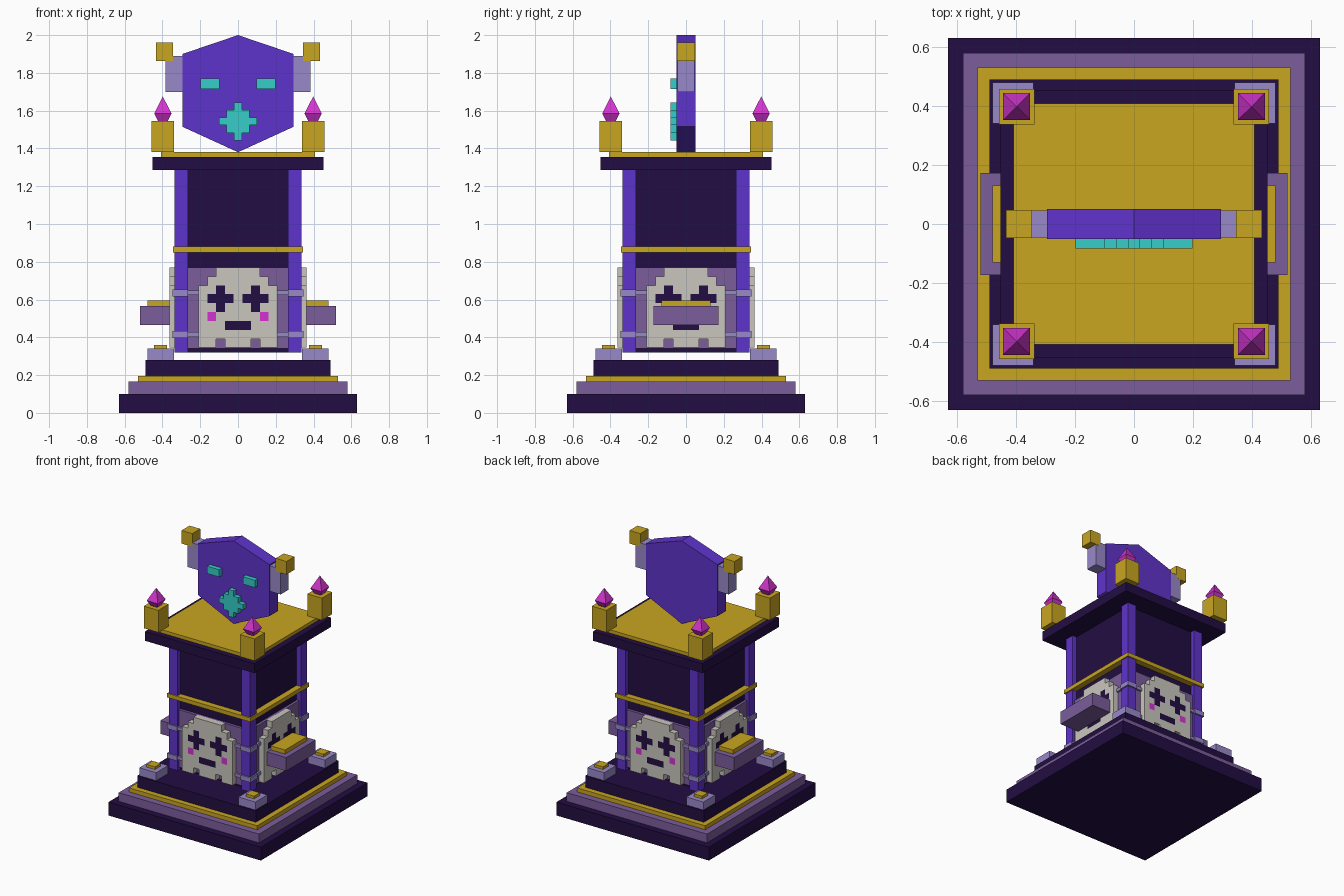
import bpy, bmesh, math
from mathutils import Matrix

if "Cube" in bpy.data.objects:
    bpy.data.objects.remove(bpy.data.objects["Cube"])


def material(name, r, g, b):
    lin = [((c / 255 + 0.055) / 1.055) ** 2.4 if c > 10 else c / 255 / 12.92 for c in (r, g, b)]
    m = bpy.data.materials.new(name)
    m.diffuse_color = (*lin, 1)
    m.use_nodes = True
    m.node_tree.nodes["Principled BSDF"].inputs["Base Color"].default_value = m.diffuse_color
    return m


DARK = material("dark_purple", 34, 13, 66)
MUTED = material("muted_purple", 124, 93, 156)
GOLD = material("gold", 201, 166, 33)
VIOLET = material("violet", 95, 51, 203)
LAVENDER = material("lavender", 153, 137, 202)
TEAL = material("teal", 54, 205, 202)
MAGENTA = material("magenta", 212, 52, 208)
GREY = material("pale_grey", 202, 198, 191)


def finish(name, bm, *mats):
    bmesh.ops.recalc_face_normals(bm, faces=bm.faces)
    me = bpy.data.meshes.new(name)
    bm.to_mesh(me)
    bm.free()
    for m in mats:
        me.materials.append(m)
    ob = bpy.data.objects.new(name, me)
    bpy.context.collection.objects.link(ob)
    return ob


def add_box(bm, x0, x1, y0, y1, z0, z1):
    mat = Matrix.Translation(((x0 + x1) / 2, (y0 + y1) / 2, (z0 + z1) / 2)) \
        @ Matrix.Diagonal((x1 - x0, y1 - y0, z1 - z0, 1))
    bmesh.ops.create_cube(bm, size=1, matrix=mat)


def box(name, mat, *dims):
    bm = bmesh.new()
    add_box(bm, *dims)
    return finish(name, bm, mat)


def slab(name, mat, half, z0, z1):
    return box(name, mat, -half, half, -half, half, z0, z1)


def corner_boxes(name, mat, centre, half, z0, z1):
    """Four matching blocks, one at each corner."""
    bm = bmesh.new()
    for sx in (-1, 1):
        for sy in (-1, 1):
            x, y = sx * centre, sy * centre
            add_box(bm, x - half, x + half, y - half, y + half, z0, z1)
    return finish(name, bm, mat)


def side_boxes(name, mat, x0, x1, y0, y1, z0, z1):
    """A block and its mirror across x = 0."""
    bm = bmesh.new()
    add_box(bm, x0, x1, y0, y1, z0, z1)
    add_box(bm, -x1, -x0, y0, y1, z0, z1)
    return finish(name, bm, mat)


# Stepped base
slab("base_bottom", DARK, 0.63, 0, 0.10)
slab("base_step", MUTED, 0.58, 0.10, 0.165)
slab("base_gold_trim", GOLD, 0.53, 0.165, 0.195)
slab("base_top", DARK, 0.49, 0.195, 0.28)
corner_boxes("corner_foot", LAVENDER, 0.41, 0.07, 0.28, 0.34)
corner_boxes("corner_foot_cap", GOLD, 0.41, 0.034, 0.34, 0.36)

# Tower body with corner columns and bands
slab("tower_core", DARK, 0.30, 0.32, 1.285)
corner_boxes("column", VIOLET, 0.30, 0.036, 0.32, 1.285)
slab("lower_panels", MUTED, 0.32, 0.34, 0.77)
slab("gold_band", GOLD, 0.345, 0.85, 0.88)
for z in (0.415, 0.635):
    slab("thin_band", LAVENDER, 0.335, z - 0.012, z + 0.012)
    corner_boxes("column_clasp", LAVENDER, 0.305, 0.041, z - 0.018, z + 0.018)

# Pixel faces on all four sides
PIXELS = ["..#####..",
          ".#######.",
          "##X###X##",
          "#XXX#XXX#",
          "##X###X##",
          "#C#####C#",
          "###XXX###",
          "#########",
          "##.###.##"]
CELL = 0.0472


def pixel_face(name, angle):
    bm = bmesh.new()
    for r, row in enumerate(PIXELS):
        z1 = 0.77 - r * CELL
        for c, ch in enumerate(row):
            if ch == ".":
                continue
            x0 = (c - 4.5) * CELL * 0.98
            pts = [(x0, z1 - CELL), (x0 + CELL * 0.98, z1 - CELL), (x0 + CELL * 0.98, z1), (x0, z1)]
            f = bm.faces.new([bm.verts.new((x, -0.362, z)) for x, z in pts])
            f.material_index = "#XC".index(ch)
    bmesh.ops.remove_doubles(bm, verts=bm.verts, dist=0.001)
    # pull the outline back into the wall
    rim = [e for e in bm.edges if e.is_boundary]
    ext = bmesh.ops.extrude_edge_only(bm, edges=rim)["geom"]
    for v in ext:
        if isinstance(v, bmesh.types.BMVert):
            v.co.y = -0.315
        elif isinstance(v, bmesh.types.BMFace):
            v.material_index = 0
    bmesh.ops.rotate(bm, verts=bm.verts, cent=(0, 0, 0), matrix=Matrix.Rotation(angle, 3, 'Z'))
    return finish(name, bm, GREY, DARK, MAGENTA)


for i, side in enumerate(("front", "right", "back", "left")):
    pixel_face(side + "_pixel_face", i * math.pi / 2)

# Side shelves
side_boxes("side_shelf", MUTED, 0.315, 0.52, -0.173, 0.173, 0.465, 0.565)
side_boxes("shelf_gold_top", GOLD, 0.315, 0.48, -0.13, 0.13, 0.565, 0.595)

# Roof with corner posts and gems
slab("roof", DARK, 0.452, 1.285, 1.355)
slab("roof_gold_top", GOLD, 0.408, 1.355, 1.38)
corner_boxes("roof_post", GOLD, 0.398, 0.06, 1.38, 1.545)
bm = bmesh.new()
for sx in (-1, 1):
    for sy in (-1, 1):
        x, y = sx * 0.398, sy * 0.398
        ring = [bm.verts.new((x + a * 0.046, y + b * 0.046, 1.585))
                for a, b in ((-1, -1), (1, -1), (1, 1), (-1, 1))]
        for tip_z in (1.675, 1.495):
            tip = bm.verts.new((x, y, tip_z))
            for k in range(4):
                bm.faces.new((ring[k], ring[(k + 1) % 4], tip))
finish("gem", bm, MAGENTA)

# Hexagonal head on the roof
bm = bmesh.new()
outline = [(0, 1.38), (0.295, 1.515), (0.295, 1.90), (0, 2.0), (-0.295, 1.90), (-0.295, 1.515)]
f = bm.faces.new([bm.verts.new((x, -0.05, z)) for x, z in outline])
ext = bmesh.ops.extrude_face_region(bm, geom=[f])["geom"]
bmesh.ops.translate(bm, vec=(0, 0.1, 0), verts=[v for v in ext if isinstance(v, bmesh.types.BMVert)])
finish("head", bm, VIOLET)
side_boxes("head_ear", LAVENDER, 0.29, 0.385, -0.046, 0.046, 1.70, 1.89)
side_boxes("ear_gold_tip", GOLD, 0.345, 0.434, -0.047, 0.047, 1.862, 1.96)
side_boxes("head_eye", TEAL, 0.098, 0.198, -0.083, -0.045, 1.715, 1.77)

# Stepped diamond mouth
bm = bmesh.new()
for i, w in enumerate((0.02, 0.06, 0.10, 0.06, 0.02)):
    z = 1.443 + i * 0.04
    add_box(bm, -w, w, -0.083, -0.045, z, z + 0.04)
finish("head_mouth", bm, TEAL)
